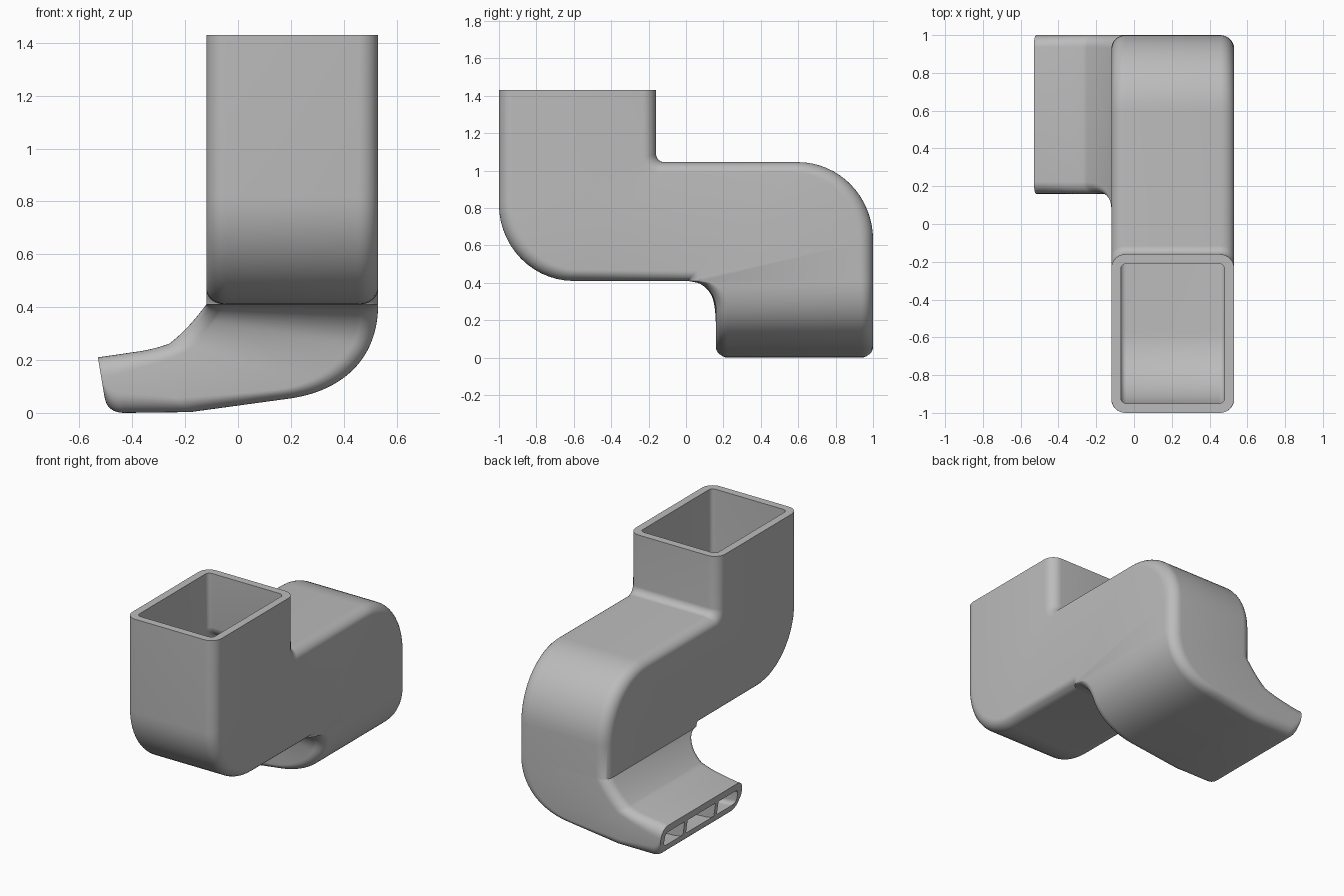
import bpy, bmesh, math
from mathutils import Vector

cube = bpy.data.objects.get("Cube")
if cube:
    bpy.data.objects.remove(cube)

WALL, ROUND, INNER_ROUND = 0.05, 0.075, 0.03
LEFT, RIGHT, BACK = -0.12, 0.53, 1.0
BEND_Y, BEND_Z, BEND_R = 0.01, 0.26, 0.15

grey = bpy.data.materials.new("plain_grey")
grey.use_nodes = True
grey.diffuse_color = (0.5, 0.5, 0.5, 1)
grey.node_tree.nodes["Principled BSDF"].inputs["Base Color"].default_value = grey.diffuse_color


def finish(bm, name):
    bmesh.ops.recalc_face_normals(bm, faces=bm.faces)
    mesh = bpy.data.meshes.new(name)
    bm.to_mesh(mesh)
    bm.free()
    mesh.materials.append(grey)
    obj = bpy.data.objects.new(name, mesh)
    bpy.context.collection.objects.link(obj)
    bpy.ops.object.select_all(action='DESELECT')
    obj.select_set(True)
    bpy.context.view_layer.objects.active = obj
    bpy.ops.object.shade_smooth_by_angle(angle=math.radians(35))
    return obj


def ellipse(center, rx, rz, angle):
    a = math.radians(angle)
    return Vector((center[0] + rx * math.cos(a), center[1] + rz * math.sin(a)))


def bezier(points, t):
    pts = [Vector(p) for p in points]
    while len(pts) > 1:
        pts = [a.lerp(b, t) for a, b in zip(pts, pts[1:])]
    return pts[0]


def rounded_rect(u0, u1, v0, v1, r, steps=8):
    """Rounded rectangle as (u, v) pairs."""
    r = min(r, 0.46 * (u1 - u0), 0.46 * (v1 - v0))
    loop = []
    corners = [(u1 - r, v1 - r), (u0 + r, v1 - r), (u0 + r, v0 + r), (u1 - r, v0 + r)]
    for k, (cu, cv) in enumerate(corners):
        for i in range(steps + 1):
            a = math.pi / 2 * (k + i / steps)
            loop.append((cu + r * math.cos(a), cv + r * math.sin(a)))
    return loop


def front_edge(z):
    """Front wall of the outlet, following the concave bend under the body."""
    h = min(max(z - BEND_Z, 0), BEND_R)
    return BEND_Y + math.sqrt(BEND_R ** 2 - h ** 2)


def body_section(a, b, inset, r):
    a, b = Vector(a), Vector(b)
    length = (b - a).length
    d = (b - a) / length
    ring = rounded_rect(inset, RIGHT - LEFT - inset, inset, length - inset, r)
    return [Vector((LEFT + u, a.x + d.x * v, a.y + d.y * v)) for u, v in ring]


def outlet_section(c, d, inset, r):
    c, d = Vector(c), Vector(d)
    length = (d - c).length
    n = (d - c) / length
    # the lower lip thins out where the mouth is rounded underneath
    low = min(inset, max(0.012, 0.055 - d.y)) if d.x < -0.45 else inset
    depth = BACK - BEND_Y
    ring = rounded_rect(inset, length - low, inset, depth - inset, r)
    points = []
    for u, v in ring:
        x, z = c + n * u
        points.append(Vector((x, BACK - v / depth * (BACK - front_edge(z)), z)))
    return points


# Body path: pairs of opposite wall points in the side plane
body = [((-0.16, 1.43), (-1, 1.43))]
for i in range(15):
    t = 90 * i / 14
    body.append((ellipse((-0.115, 1.09), 0.045, 0.045, 180 + t),
                 ellipse((-0.6, 0.82), 0.4, 0.41, 180 + t)))
for i in range(17):
    body.append((ellipse((0.6, 0.63), 0.4, 0.415, 90 - 90 * i / 16), (BEND_Y, 0.41)))

# Outlet path: pairs of upper and lower wall points in the front plane
outlet = []
for i in range(25):
    t = (i / 24) ** 1.3
    outlet.append((bezier([(LEFT, 0.41), (-0.19, 0.315), (-0.26, 0.262)], t),
                   bezier([(RIGHT, 0.41), (RIGHT, 0.2), (0.39, 0.083), (0.2, 0.055)], t)))
for i in range(1, 9):
    t = i / 8
    outlet.append((bezier([(-0.26, 0.262), (-0.325, 0.238), (-0.4, 0.229)], t),
                   bezier([(0.2, 0.055), (-0.18, 0.003)], t)))
for i in range(9):
    t = i / 8
    outlet.append((bezier([(-0.46, 0.22), (-0.53, 0.21)], t),
                   bezier([(-0.43, 0), (-0.495, 0), (-0.505, 0.06)], t)))

# Duct: outer and inner skins lofted along the path, joined at both rims
bm = bmesh.new()
skins = []
for inset, r in ((0, ROUND), (WALL, INNER_ROUND)):
    rings = [body_section(a, b, inset, r) for a, b in body]
    rings += [outlet_section(c, d, inset, r) for c, d in outlet]
    skins.append([[bm.verts.new(p) for p in ring] for ring in rings])


def bridge(ring_a, ring_b):
    n = len(ring_a)
    for i in range(n):
        j = (i + 1) % n
        bm.faces.new((ring_a[i], ring_a[j], ring_b[j], ring_b[i]))


for skin in skins:
    for ring_a, ring_b in zip(skin, skin[1:]):
        bridge(ring_a, ring_b)
bridge(skins[0][0], skins[1][0])
bridge(skins[0][-1], skins[1][-1])
bmesh.ops.remove_doubles(bm, verts=bm.verts, dist=0.00005)
finish(bm, "duct_shell")

# Ribs dividing the mouth into three openings
RIB = [(-0.522, 0.175), (-0.506, 0.065), (-0.47, 0.03), (-0.25, 0.03),
       (-0.25, 0.23), (-0.4, 0.2)]
for name, y in (("front_mouth_rib", 0.42), ("back_mouth_rib", 0.74)):
    bm = bmesh.new()
    face = bm.faces.new([bm.verts.new((x, y - 0.015, z)) for x, z in RIB])
    extruded = bmesh.ops.extrude_face_region(bm, geom=[face])
    verts = [g for g in extruded["geom"] if isinstance(g, bmesh.types.BMVert)]
    bmesh.ops.translate(bm, verts=verts, vec=(0, 0.03, 0))
    finish(bm, name)
